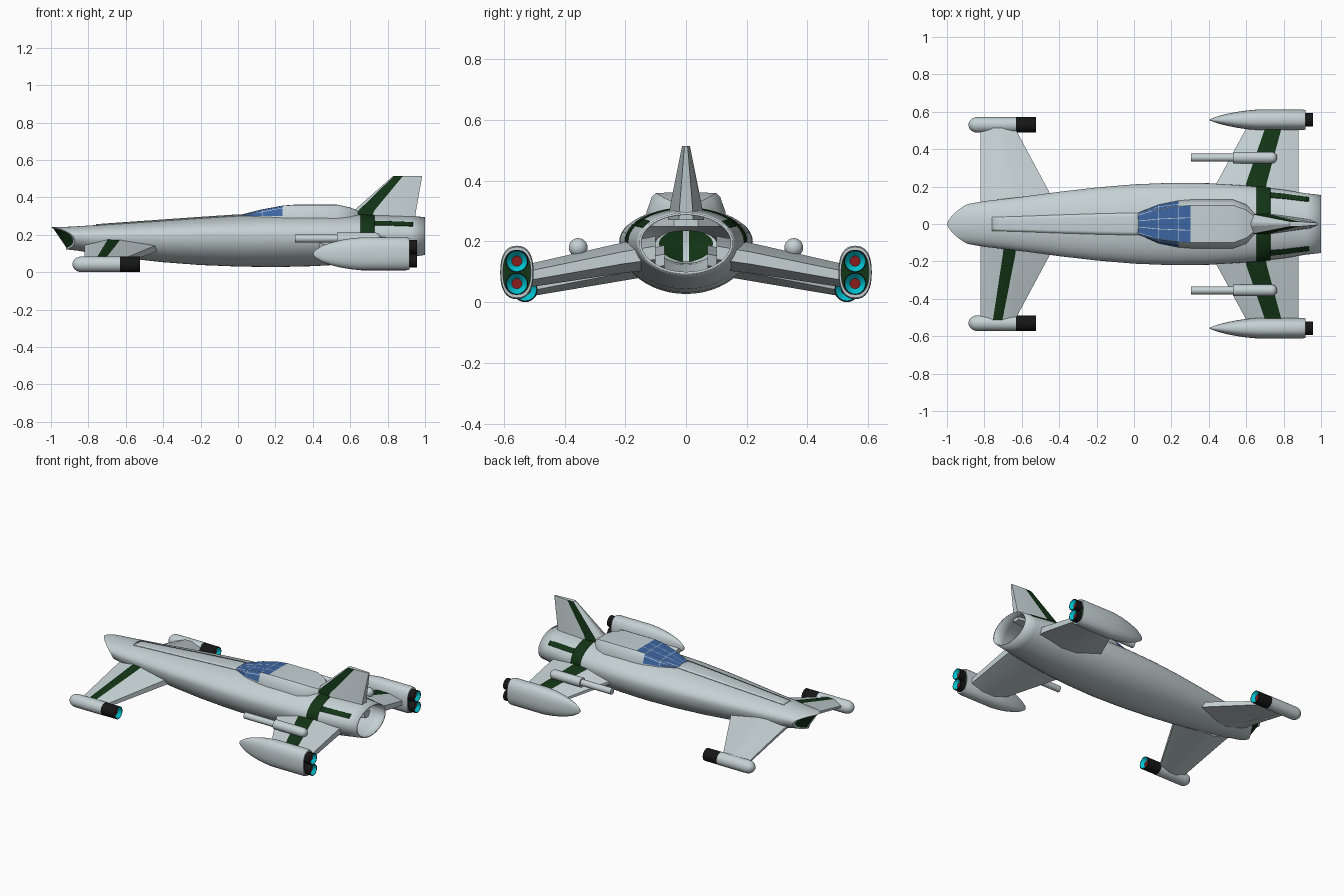
import bpy, bmesh, math

if "Cube" in bpy.data.objects:
    bpy.data.objects.remove(bpy.data.objects["Cube"])

def mat(name, r, g, b):
    m = bpy.data.materials.new(name)
    m.diffuse_color = (r, g, b, 1)
    m.use_nodes = True
    m.node_tree.nodes["Principled BSDF"].inputs["Base Color"].default_value = m.diffuse_color
    return m

HULL = mat("hull_grey", 0.56, 0.64, 0.66)
GREEN = mat("dark_green", 0.006, 0.035, 0.008)
BLACK = mat("black", 0.008, 0.008, 0.008)
GLASS = mat("glass_blue", 0.045, 0.13, 0.36)
CYAN = mat("cyan", 0.0, 0.55, 0.65)
RED = mat("red", 0.25, 0.012, 0.012)

def make(name, verts, faces, mats, idx=None, angle=35, solid=0):
    me = bpy.data.meshes.new(name)
    me.from_pydata(verts, [], faces)
    for m in mats:
        me.materials.append(m)
    if idx:
        me.polygons.foreach_set("material_index", idx)
    bm = bmesh.new()
    bm.from_mesh(me)
    bmesh.ops.remove_doubles(bm, verts=bm.verts, dist=1e-5)
    bmesh.ops.recalc_face_normals(bm, faces=bm.faces)
    bm.to_mesh(me)
    bm.free()
    ob = bpy.data.objects.new(name, me)
    bpy.context.collection.objects.link(ob)
    bpy.ops.object.select_all(action='DESELECT')
    ob.select_set(True)
    bpy.context.view_layer.objects.active = ob
    bpy.ops.object.shade_smooth_by_angle(angle=math.radians(angle))
    if solid:
        mod = ob.modifiers.new("thickness", 'SOLIDIFY')
        mod.thickness = solid
        mod.offset = -1
    return ob

def loft(rings):
    """Quads joining closed rings of equal length."""
    n = len(rings[0])
    verts = [v for r in rings for v in r]
    faces = [(j*n+i, j*n+(i+1) % n, (j+1)*n+(i+1) % n, (j+1)*n+i)
             for j in range(len(rings)-1) for i in range(n)]
    return verts, faces

# ---- fuselage: x, half width, top z, bottom z, z of widest point
ST = [(-1, .108, .24, .122, .19), (-.9, .116, .243, .115, .19), (-.8, .122, .249, .105, .19),
      (-.6, .145, .263, .075, .192), (-.4, .172, .277, .053, .195), (-.2, .195, .291, .038, .2),
      (0, .212, .304, .03, .2), (.2, .22, .31, .027, .2), (.4, .218, .312, .032, .2),
      (.6, .205, .311, .043, .2), (.8, .183, .305, .063, .198), (.92, .164, .299, .08, .196),
      (1, .155, .295, .092, .195)]
N = 48

def surf(x, a, off=0.0, scale=1.0):
    for p, q in zip(ST, ST[1:]):
        if x <= q[0] + 1e-6:
            break
    t = (x-p[0]) / (q[0]-p[0])
    w, top, bot, zc = [p[i]+(q[i]-p[i])*t for i in range(1, 5)]
    c, s = math.cos(a), math.sin(a)
    y = (w*scale+off)*c
    z = zc + ((top-zc if s > 0 else zc-bot)*scale+off)*s
    # swept-back, raked nose intake
    k = max(0, min(1, (-.8-x)/.2))
    return (x + k*(.085*abs(y/.108)**1.4 + .08*(.24-z)/.118), y, z)

ang = [2*math.pi*i/N for i in range(N)]
rings = [[surf(s[0], a) for a in ang] for s in reversed(ST)]
lip = [surf(-1, a, 0, .86) for a in ang]
rings.append([(x+.008, y, z) for x, y, z in lip])
verts, faces = loft(rings)
idx = [0]*len(faces)
b = len(verts)-N
for i in range(N//2):                       # intake face with centre splitter
    f = [b+i, b+i+1, b+(N-i-1) % N, b+(N-i) % N]
    faces.append(list(dict.fromkeys(f)))
    idx.append(0 if i in (N//4-1, N//4) else 1)
make("fuselage", verts, faces, [HULL, GREEN], idx, solid=.008)

def patch(name, x0, x1, a0, a1, m, off, nx=6, na=14):
    v = [surf(x0+(x1-x0)*j/nx, math.radians(a0+(a1-a0)*i/na), off)
         for j in range(nx+1) for i in range(na+1)]
    k = na+1
    f = [(j*k+i, j*k+i+1, (j+1)*k+i+1, (j+1)*k+i) for j in range(nx) for i in range(na)]
    return make(name, v, f, [m], solid=.006)

# spine panel and painted bands
patch("spine_panel", -.76, .04, 74, 106, HULL, .005, 16, 6)
for side, mir in (("left", lambda a: a), ("right", lambda a: 180-a)):
    patch("body_band_"+side, .655, .73, mir(-5), mir(89), GREEN, .003)
    patch("tail_stripe_"+side, .73, .935, mir(29), mir(43), GREEN, .003)

# ---- wings and fin: (span, lead x, trail x, offset, half thickness, stripe start, stripe end)
def foil(name, sections, place, green):
    rs = []
    for sp, x0, x1, off, h, ua, ub in sections:
        prof = [(0, .2), (ua, 1), (ub, 1), (1, .4)]
        prof = prof + [(u, -t) for u, t in reversed(prof)]
        rs.append([place(x0+(x1-x0)*u, sp, off+h*t) for u, t in prof])
    v, f = loft(rs)
    mi = [int(i % 8 in green) for i in range(len(f))]
    f += [list(range(8)), list(range(len(v)-8, len(v)))]
    return make(name, v, f, [HULL, GREEN], mi+[0, 0], angle=20)

for side, s in (("left", 1), ("right", -1)):
    wing = lambda x, sp, o: (x, s*sp, o)
    foil("front_wing_"+side, [(.07, -.82, -.40, .14, .048, .31, .46),
                              (.165, -.82, -.45, .122, .044, .32, .5),
                              (.52, -.82, -.64, .048, .03, .36, .64)], wing, [1] if s < 0 else [])
    foil("rear_wing_"+side, [(.1, .375, .88, .163, .055, .42, .64),
                             (.215, .44, .88, .145, .05, .36, .61),
                             (.53, .61, .88, .085, .038, .36, .68)], wing, [1])
foil("tail_fin", [(.27, .58, .945, 0, .06, .1, .34), (.33, .62, .952, 0, .05, .08, .33),
                  (.515, .83, .985, 0, .013, .04, .34)], lambda x, sp, o: (x, o, sp), [1, 5])

# ---- turned parts along x
def lathe(name, prof, y, z, mats, seg_idx=None, n=24):
    rs = [[(x, y+r*math.cos(2*math.pi*i/n), z+r*math.sin(2*math.pi*i/n)) for i in range(n)]
          for x, r in prof]
    v, f = loft(rs)
    mi = [seg_idx[k//n] if seg_idx else 0 for k in range(len(f))]
    # drop degenerate quads at the poles
    out, oi = [], []
    for q, m in zip(f, mi):
        pts = list({tuple(round(c, 6) for c in v[k]): k for k in q}.values())
        if len(pts) >= 3:
            out.append(pts)
            oi.append(m)
    return make(name, v, out, mats, oi)

def nozzle(name, x0, x1, y, z, r):
    lathe(name, [(x0, r), (x1, r), (x1, r*.92), (x1-.02, r*.46), (x1-.02, 0)], y, z,
          [BLACK, CYAN, RED], [0, 0, 1, 2])

def dome(x, r, d, length):
    return [(x+d*length*math.sin(t), r*math.cos(t)) for t in [math.pi/2*i/8 for i in range(9)]]

def pod_ring(x, sy, sz, yc, n=32):
    e = 2/2.4
    ring = []
    for i in range(n):
        c, s = math.cos(2*math.pi*i/n), math.sin(2*math.pi*i/n)
        ring.append((x, yc+.055*sy*math.copysign(abs(c)**e, c),
                     .098+.088*sz*math.copysign(abs(s)**e, s)))
    return ring

for side, s in (("left", 1), ("right", -1)):
    # front pods
    lathe("front_pod_"+side, dome(-.835, .042, -1, .05)[::-1]+[(-.63, .042), (-.63, 0)],
          s*.53, .042, [HULL])
    nozzle("front_nozzle_"+side, -.635, -.525, s*.53, .042, .041)
    # rear pods
    st = [(.403, .03), (.415, .13), (.45, .36), (.5, .59), (.55, .77), (.6, .9), (.66, 1),
          (.9, 1), (.917, .95), (.917, .84), (.91, .82)]
    v, f = loft([pod_ring(x, t, t**.7 if x < .8 else t, s*.557) for x, t in st])
    f += [list(range(32)), list(range(len(v)-32, len(v)))]
    make("rear_pod_"+side, v, f, [HULL, GREEN], [0]*(len(f)-1)+[1])
    for part, z in (("lower", .061), ("upper", .135)):
        nozzle(f"rear_nozzle_{part}_{side}", .9, .957, s*.557, z, .037)
    # wing guns
    lathe("gun_"+side, [(.305, 0), (.305, .021), (.53, .021), (.53, .031)] + dome(.735, .031, 1, .03),
          s*.355, .18, [HULL])

# ---- canopy: x, top z, top half width, base half width
CAN = [(.015, .306, .045, .052), (.13, .335, .08, .103), (.24, .355, .095, .125),
       (.305, .36, .1, .13), (.53, .36, .1, .13), (.6, .345, .075, .105), (.66, .32, .025, .04)]
rs = []
for x, zt, wt, wb in CAN:
    sill = min(.298, zt-.008)
    half = [(wb, .25), (wb, sill), (wt+.012, zt-.012 if x > .1 else zt-.004), (wt, zt), (wt/3, zt+.001)]
    rs.append([(x, y, z) for y, z in half] + [(x, -y, z) for y, z in reversed(half)])
v, f = loft(rs)
f += [list(range(10)), list(range(len(v)-10, len(v)))]
can = make("canopy", v, f, [HULL, GLASS], angle=25)
bm = bmesh.new()
bm.from_mesh(can.data)
panes = []
for face in bm.faces:
    c = face.calc_center_median()
    top = face.normal.z > .8 and c.x < .3
    window = c.x < .24 and c.x > .02 and c.z > .3 and abs(face.normal.y) > .3
    if top or window:
        panes.append(face)
bmesh.ops.inset_individual(bm, faces=panes, thickness=.0025)
for face in panes:
    face.material_index = 1
bm.to_mesh(can.data)
bm.free()
